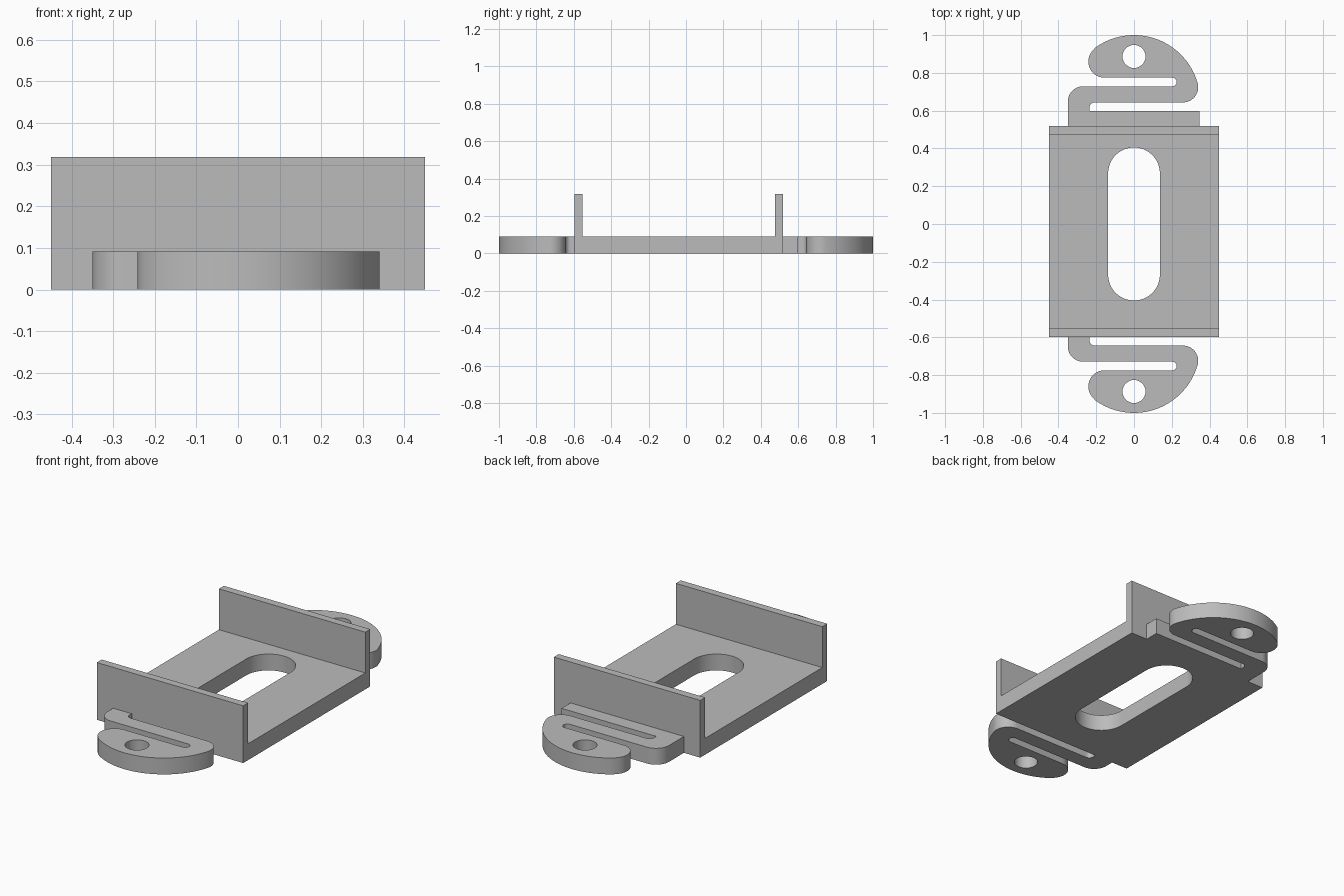
import bpy, bmesh, math
from mathutils import Vector

cube = bpy.data.objects.get("Cube")
if cube:
    bpy.data.objects.remove(cube, do_unlink=True)

HALF_W, Y_FRONT, Y_BACK = 0.45, -0.597, 0.518
PLATE_H, WALL_H, WALL_T = 0.091, 0.318, 0.043

grey = bpy.data.materials.new("plain grey")
grey.use_nodes = True
colour = (0.5, 0.5, 0.5, 1)
grey.diffuse_color = colour
grey.node_tree.nodes["Principled BSDF"].inputs["Base Color"].default_value = colour


def arc(cx, cy, r, start, end, steps=16):
    """Points on a circular arc, angles in degrees."""
    angles = [math.radians(start + (end - start) * i / steps) for i in range(steps + 1)]
    return [(cx + r * math.cos(a), cy + r * math.sin(a)) for a in angles]


def prism(name, loops, place, depth):
    """Fill an outline with holes and extrude it; place maps 2D points to 3D."""
    bm = bmesh.new()
    edges = []
    for loop in loops:
        verts = [bm.verts.new(place(*p)) for p in loop]
        edges += [bm.edges.new((v, verts[i - 1])) for i, v in enumerate(verts)]
    bmesh.ops.triangle_fill(bm, edges=edges, use_beauty=True)
    out = bmesh.ops.extrude_face_region(bm, geom=bm.faces[:])
    moved = [g for g in out["geom"] if isinstance(g, bmesh.types.BMVert)]
    bmesh.ops.translate(bm, verts=moved, vec=Vector(depth))
    bmesh.ops.recalc_face_normals(bm, faces=bm.faces[:])
    mesh = bpy.data.meshes.new(name)
    bm.to_mesh(mesh)
    bm.free()
    obj = bpy.data.objects.new(name, mesh)
    mesh.materials.append(grey)
    bpy.context.collection.objects.link(obj)
    return obj


def smooth(obj):
    bpy.ops.object.select_all(action="DESELECT")
    obj.select_set(True)
    bpy.context.view_layer.objects.active = obj
    bpy.ops.object.shade_smooth_by_angle(angle=math.radians(30))


# U-shaped tray: floor plate with an upright wall at each end
profile = [(Y_FRONT, 0), (Y_BACK, 0), (Y_BACK, WALL_H), (Y_BACK - WALL_T, WALL_H),
           (Y_BACK - WALL_T, PLATE_H), (Y_FRONT + WALL_T, PLATE_H),
           (Y_FRONT + WALL_T, WALL_H), (Y_FRONT, WALL_H)]
tray = prism("tray", [profile], lambda y, z: (-HALF_W, y, z), (2 * HALF_W, 0, 0))

# Long rounded slot through the floor
slot = arc(0, 0.268, 0.137, 0, 180, 32) + arc(0, -0.268, 0.137, 180, 360, 32)
cutter = prism("slot_cutter", [slot], lambda x, y: (x, y, -0.1), (0, 0, 0.3))
cutter.hide_render = True
cut = tray.modifiers.new("slot", "BOOLEAN")
cut.operation, cut.object, cut.solver = "DIFFERENCE", cutter, "EXACT"
bpy.context.view_layer.objects.active = tray
bpy.ops.object.modifier_apply(modifier=cut.name)
bpy.data.objects.remove(cutter, do_unlink=True)
smooth(tray)

# Folded spring arm ending in a rounded mounting ear
ear_and_arm = (
    arc(0.26, 0.724, 0.08, -90, 16)             # outer fold
    + arc(0, 0.65, 0.35, 16, 126, 40)[1:]       # wide ear curve
    + arc(-0.157, 0.86, 0.085, 126, 270)[1:]    # ear tip
    + arc(0.203, 0.752, 0.023, 90, -90)         # closed end of the gap
    + arc(-0.27, 0.649, 0.08, 90, 180))         # bend towards the tray
inner_bend = arc(-0.21, 0.618, 0.025, 180, 90, 8)
hole = arc(0, 0.887, 0.061, 0, 360, 32)[:-1]

# Back arm has a flange strip along the tray, front arm meets the tray directly
back_root = [(-0.35, Y_BACK), (0.347, Y_BACK), (0.347, 0.597), (-0.235, 0.597)]
front_root = [(-0.35, -Y_FRONT), (-0.235, -Y_FRONT)]
for name, side, root in (("back_spring_ear", 1, back_root),
                         ("front_spring_ear", -1, front_root)):
    ear = prism(name, [ear_and_arm + root + inner_bend, hole],
                lambda x, y: (x, side * y, 0), (0, 0, PLATE_H))
    smooth(ear)
